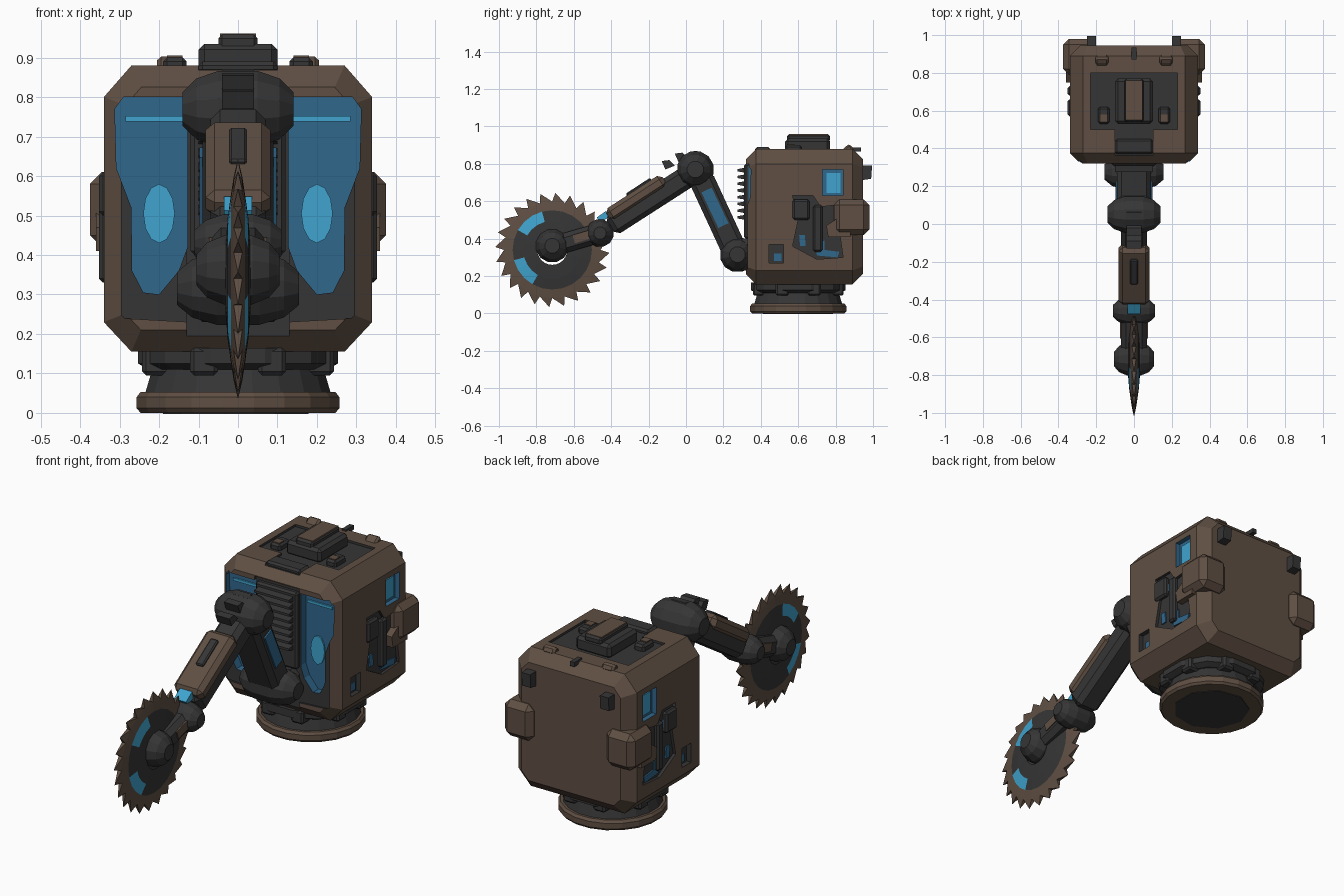
import bpy, bmesh, math
from mathutils import Matrix, Vector

if "Cube" in bpy.data.objects:
    bpy.data.objects.remove(bpy.data.objects["Cube"])


def material(name, rgb):
    m = bpy.data.materials.new(name)
    m.use_nodes = True
    m.diffuse_color = (*rgb, 1)
    m.node_tree.nodes["Principled BSDF"].inputs["Base Color"].default_value = (*rgb, 1)
    return m


BROWN = material("rust brown", (0.115, 0.078, 0.056))
DARK = material("dark metal", (0.036, 0.036, 0.036))
BLUE = material("deep blue", (0.03, 0.135, 0.26))
LIGHT = material("bright blue", (0.05, 0.37, 0.62))


def finish(name, bm, *mats, bevel=0.0, angle=30):
    bmesh.ops.recalc_face_normals(bm, faces=bm.faces)
    me = bpy.data.meshes.new(name)
    bm.to_mesh(me)
    bm.free()
    for m in mats:
        me.materials.append(m)
    ob = bpy.data.objects.new(name, me)
    bpy.context.collection.objects.link(ob)
    if bevel:
        mod = ob.modifiers.new("Chamfer", "BEVEL")
        mod.width, mod.segments = bevel, 1
        mod.limit_method, mod.angle_limit = "ANGLE", math.radians(angle)
    return ob


def box(name, lo, hi, mat, bevel=0.0):
    bm = bmesh.new()
    bmesh.ops.create_cube(bm, size=1)
    lo, hi = Vector(lo), Vector(hi)
    size = [abs(c) for c in hi - lo]
    bm.transform(Matrix.Translation((lo + hi) / 2) @ Matrix.Diagonal((*size, 1)))
    return finish(name, bm, mat, bevel=bevel)


def prism(name, pts, axis, lo, hi, mat, bevel=0.0, angle=30):
    """Extrude a flat outline along one axis."""
    bm = bmesh.new()
    place = {"x": lambda a, b, t: (t, a, b), "y": lambda a, b, t: (a, t, b), "z": lambda a, b, t: (a, b, t)}[axis]
    ends = [[bm.verts.new(place(a, b, t)) for a, b in pts] for t in (lo, hi)]
    for end in ends:
        bm.faces.new(end)
    for i in range(len(pts)):
        j = (i + 1) % len(pts)
        bm.faces.new((ends[0][i], ends[0][j], ends[1][j], ends[1][i]))
    return finish(name, bm, mat, bevel=bevel, angle=angle)


def rect(a0, a1, b0, b1):
    return [(a0, b0), (a1, b0), (a1, b1), (a0, b1)]


def lathe(name, profile, at, axis, mat, sides=14):
    """Turn a (distance along axis, radius) profile."""
    bm = bmesh.new()
    rings = []
    for d, r in profile:
        ring = []
        for i in range(sides):
            a = math.tau * (i + 0.5) / sides
            c, s = r * math.cos(a), r * math.sin(a)
            ring.append(bm.verts.new((d, c, s) if axis == "x" else (c, s, d)))
        rings.append(ring)
    bm.faces.new(rings[0])
    bm.faces.new(rings[-1])
    for a, b in zip(rings, rings[1:]):
        for i in range(sides):
            j = (i + 1) % sides
            bm.faces.new((a[i], a[j], b[j], b[i]))
    bm.transform(Matrix.Translation(at))
    return finish(name, bm, mat)


def beam(name, p, q, half_x, lo, hi, mat, bevel=0.0, x=0.0):
    """Box from p to q in the side plane; lo and hi bound its thickness."""
    p, q = Vector((0, *p)), Vector((0, *q))
    along = (q - p).normalized()
    up = Vector((0, -along.z, along.y))
    if up.z < 0:
        up = -up
    bm = bmesh.new()
    bmesh.ops.create_cube(bm, size=1)
    for v in bm.verts:
        base = q if v.co.y > 0 else p
        v.co = base + up * (hi if v.co.z > 0 else lo) + Vector((x + 2 * half_x * v.co.x, 0, 0))
    return finish(name, bm, mat, bevel=bevel)


def cut(target, cutter):
    """Carve a recess that keeps the cutter's colour."""
    mod = target.modifiers.new("Recess", "BOOLEAN")
    mod.operation, mod.solver, mod.object = "DIFFERENCE", "EXACT", cutter
    mod.material_mode = "TRANSFER"
    apply_all(target)
    bpy.data.objects.remove(cutter)


def apply_all(ob):
    bpy.context.view_layer.objects.active = ob
    for mod in list(ob.modifiers):
        bpy.ops.object.modifier_apply(modifier=mod.name)


# Turntable base
lathe("base_plate", [(0, 0.25), (0.012, 0.26), (0.04, 0.26), (0.053, 0.25)], (0, 0.6, 0), "z", BROWN, 20)
lathe("base_underside", [(0, 0.19), (0.005, 0.19)], (0, 0.6, -0.003), "z", DARK, 9)
lathe("base_neck", [(0.05, 0.238), (0.11, 0.22), (0.12, 0.2), (0.18, 0.2)], (0, 0.6, 0), "z", DARK, 20)
lathe("base_collar", [(0.11, 0.235), (0.125, 0.262), (0.165, 0.262)], (0, 0.6, 0), "z", DARK, 12)
for i in range(8):
    a = math.tau * (i + 0.5) / 8
    c = Vector((0.225 * math.cos(a), 0.6 + 0.225 * math.sin(a), 0.13))
    box("collar_lug", c - Vector((0.035, 0.035, 0.035)), c + Vector((0.035, 0.035, 0.035)), DARK, 0.01)

# Body: chamfered block with carved recesses
outline = [(-0.34, 0.23), (-0.27, 0.155), (0.27, 0.155), (0.34, 0.23),
           (0.34, 0.8), (0.27, 0.88), (-0.27, 0.88), (-0.34, 0.8)]
body = prism("body", outline, "y", 0.32, 0.945, BROWN, 0.055, 60)
apply_all(body)
cut(body, prism("cutter", rect(-0.13, 0.13, 0.1, 0.82), "y", 0.2, 0.335, DARK))
top_outline = [(-0.23, 0.5), (-0.1, 0.5), (-0.1, 0.36), (0.1, 0.36), (0.1, 0.5), (0.23, 0.5), (0.23, 0.8), (-0.23, 0.8)]
cut(body, prism("cutter", top_outline, "z", 0.868, 0.95, DARK))
frame = [(0.12, 0.23), (0.3, 0.24), (0.318, 0.3), (0.318, 0.58), (0.3, 0.7), (0.12, 0.7)]
window = [(0.128, 0.8), (0.29, 0.8), (0.312, 0.77), (0.308, 0.62), (0.27, 0.52),
          (0.268, 0.36), (0.24, 0.305), (0.2, 0.3), (0.15, 0.36), (0.128, 0.42)]
patch = [(0.57, 0.63), (0.68, 0.63), (0.72, 0.57), (0.8, 0.58), (0.84, 0.3),
         (0.7, 0.29), (0.57, 0.36), (0.6, 0.5)]
for s in (1, -1):
    def flip(pts):
        return [(s * a, b) for a, b in pts]
    cut(body, prism("cutter", flip(frame), "y", 0.2, 0.33, DARK))
    cut(body, prism("cutter", flip(window), "y", 0.2, 0.375, BLUE))
    cut(body, prism("cutter", rect(0.73, 0.84, 0.63, 0.77), "x", s * 0.315, s * 0.4, BLUE))
    cut(body, prism("cutter", rect(0.445, 0.52, 0.27, 0.37), "x", s * 0.315, s * 0.4, DARK))
    cut(body, prism("cutter", patch, "x", s * 0.325, s * 0.4, DARK))

    # Front window glow
    glow = [(s * (0.2 + 0.04 * math.cos(math.tau * i / 12)), 0.505 + 0.075 * math.sin(math.tau * i / 12)) for i in range(12)]
    prism("window_glow", glow, "y", 0.368, 0.376, LIGHT)
    box("window_strip", (s * 0.14, 0.367, 0.738), (s * 0.285, 0.376, 0.752), LIGHT)

    # Side windows and fittings
    prism("side_window_glow", rect(0.75, 0.825, 0.645, 0.75), "x", s * 0.314, s * 0.32, LIGHT)
    prism("small_window_glow", rect(0.47, 0.51, 0.28, 0.32), "x", s * 0.314, s * 0.32, BLUE)
    prism("side_light", rect(0.58, 0.66, 0.53, 0.57), "x", s * 0.324, s * 0.332, BLUE)
    prism("side_light_core", rect(0.6, 0.63, 0.54, 0.56), "x", s * 0.33, s * 0.335, LIGHT)
    prism("side_slot", [(0.61, 0.36), (0.64, 0.36), (0.635, 0.42), (0.605, 0.42)], "x", s * 0.324, s * 0.332, BLUE)
    prism("side_curve", [(0.7, 0.31), (0.81, 0.3), (0.82, 0.33), (0.74, 0.34), (0.74, 0.39), (0.69, 0.37)],
          "x", s * 0.324, s * 0.332, BLUE)
    box("side_block", (s * 0.32, 0.57, 0.5), (s * 0.352, 0.66, 0.61), DARK, 0.01)
    box("side_rib", (s * 0.32, 0.68, 0.33), (s * 0.352, 0.73, 0.58), DARK, 0.01)
    box("corner_guard", (s * 0.21, 0.79, 0.42), (s * 0.375, 0.98, 0.61), BROWN, 0.03)
    prism("guard_flap", [(0.75, 0.47), (0.76, 0.41), (0.88, 0.41), (0.88, 0.5), (0.81, 0.51)],
          "x", s * 0.32, s * 0.36, BROWN)
    prism("rear_clip", [(0.92, 0.71), (0.99, 0.72), (0.995, 0.79), (0.92, 0.79)], "x", s * 0.2, s * 0.25, DARK)
    prism("roof_fin", [(0.83, 0.87), (0.9, 0.87), (0.88, 0.905), (0.86, 0.9)], "x", s * 0.135, s * 0.205, BROWN, 0.012)
    box("roof_knob", (s * 0.13, 0.53, 0.86), (s * 0.19, 0.62, 0.9), DARK, 0.01)
    box("roof_knob_cap", (s * 0.14, 0.54, 0.89), (s * 0.18, 0.58, 0.905), BROWN)

# Roof vent and rear seam
box("roof_vent", (-0.1, 0.53, 0.86), (0.1, 0.77, 0.935), DARK, 0.015)
box("vent_ridge", (-0.05, 0.54, 0.92), (0.05, 0.77, 0.958), DARK, 0.01)
box("vent_cover", (-0.045, 0.55, 0.953), (0.045, 0.76, 0.961), BROWN)
box("roof_bridge", (-0.1, 0.37, 0.86), (0.1, 0.45, 0.89), DARK, 0.01)
box("roof_seam", (-0.012, 0.87, 0.865), (0.012, 0.935, 0.888), DARK)

# Ribbed spine behind the arm
box("spine", (-0.12, 0.31, 0.4), (0.12, 0.36, 0.8), DARK, 0.01)
for i in range(8):
    z = 0.5 + 0.036 * i
    prism("spine_rib", [(0.32, z), (0.275, z + 0.008), (0.275, z + 0.02), (0.32, z + 0.028)], "x", -0.1, 0.1, DARK)

# Arm joints
def ball(name, y, z, r, half, mat=DARK):
    profile = [(-half, 0.45 * r), (-0.75 * half, 0.8 * r), (-0.35 * half, r),
               (0.35 * half, r), (0.75 * half, 0.8 * r), (half, 0.45 * r)]
    return lathe(name, profile, (0, y, z), "x", mat, 12)


ball("shoulder_joint", 0.275, 0.315, 0.095, 0.155)
box("shoulder_mount", (-0.12, 0.27, 0.23), (0.12, 0.38, 0.4), DARK, 0.03)
ball("elbow_joint", 0.05, 0.77, 0.1, 0.14)
ball("wrist_joint", -0.46, 0.43, 0.075, 0.11)
for y, z in ((-0.09, 0.79), (-0.02, 0.83), (0.06, 0.84)):
    prism("elbow_spike", [(y + 0.03, z), (y, z + 0.03), (y - 0.04, z + 0.025), (y - 0.02, z - 0.02)], "x", -0.04, 0.04, DARK)

# Upper arm with blue side panels
beam("upper_arm", (0.08, 0.73), (0.265, 0.33), 0.09, -0.07, 0.065, DARK, 0.025)
for s in (1, -1):
    beam("upper_arm_panel", (0.11, 0.66), (0.2, 0.47), 0.006, -0.03, 0.03, BLUE, x=s * 0.092)

# Forearm with brown shell
beam("forearm", (0.01, 0.745), (-0.41, 0.475), 0.07, -0.07, 0.05, DARK, 0.025)
beam("forearm_shell", (-0.1, 0.69), (-0.4, 0.495), 0.082, -0.01, 0.068, BROWN, 0.022)
beam("forearm_latch", (-0.15, 0.66), (-0.28, 0.575), 0.022, 0.06, 0.078, DARK, 0.006)
beam("forearm_light", (-0.39, 0.495), (-0.44, 0.46), 0.035, 0.03, 0.065, LIGHT)

# Hand carrying the blade hub
beam("blade_arm", (-0.44, 0.44), (-0.7, 0.365), 0.068, -0.055, 0.05, DARK, 0.025)
for s in (1, -1):
    beam("blade_arm_plate", (-0.5, 0.425), (-0.6, 0.395), 0.006, -0.02, 0.025, BROWN, x=s * 0.068)
ball("blade_hub", -0.715, 0.362, 0.09, 0.105)

# Saw blade: rings of quads, then leaning teeth
bm = bmesh.new()
teeth = 24
step = math.tau / teeth
rings = [(0.08, 0.032), (0.155, 0.026), (0.212, 0.018), (0.258, 0.011)]


def polar(r, a, x):
    return bm.verts.new((x, -0.715 + r * math.cos(a), 0.34 + r * math.sin(a)))


tips = [polar(0.306, (i + 0.8) * step, 0) for i in range(teeth)]
sides = {s: [[polar(r, i * step, s * x) for i in range(teeth)] for r, x in rings] for s in (1, -1)}
for s, grid in sides.items():
    for k in range(3):
        for i in range(teeth):
            j = (i + 1) % teeth
            f = bm.faces.new((grid[k][i], grid[k][j], grid[k + 1][j], grid[k + 1][i]))
            lit = 7 <= i < 10 or 13 <= i < 16
            f.material_index = 0 if k == 2 else 2 if k == 1 and lit else 1
    for i in range(teeth):
        bm.faces.new((grid[3][i], grid[3][(i + 1) % teeth], tips[i]))
for i in range(teeth):
    left, right = sides[1][3], sides[-1][3]
    j = (i + 1) % teeth
    bm.faces.new((left[i], right[i], tips[i]))
    bm.faces.new((left[j], right[j], tips[i]))
finish("saw_blade", bm, BROWN, DARK, LIGHT)
